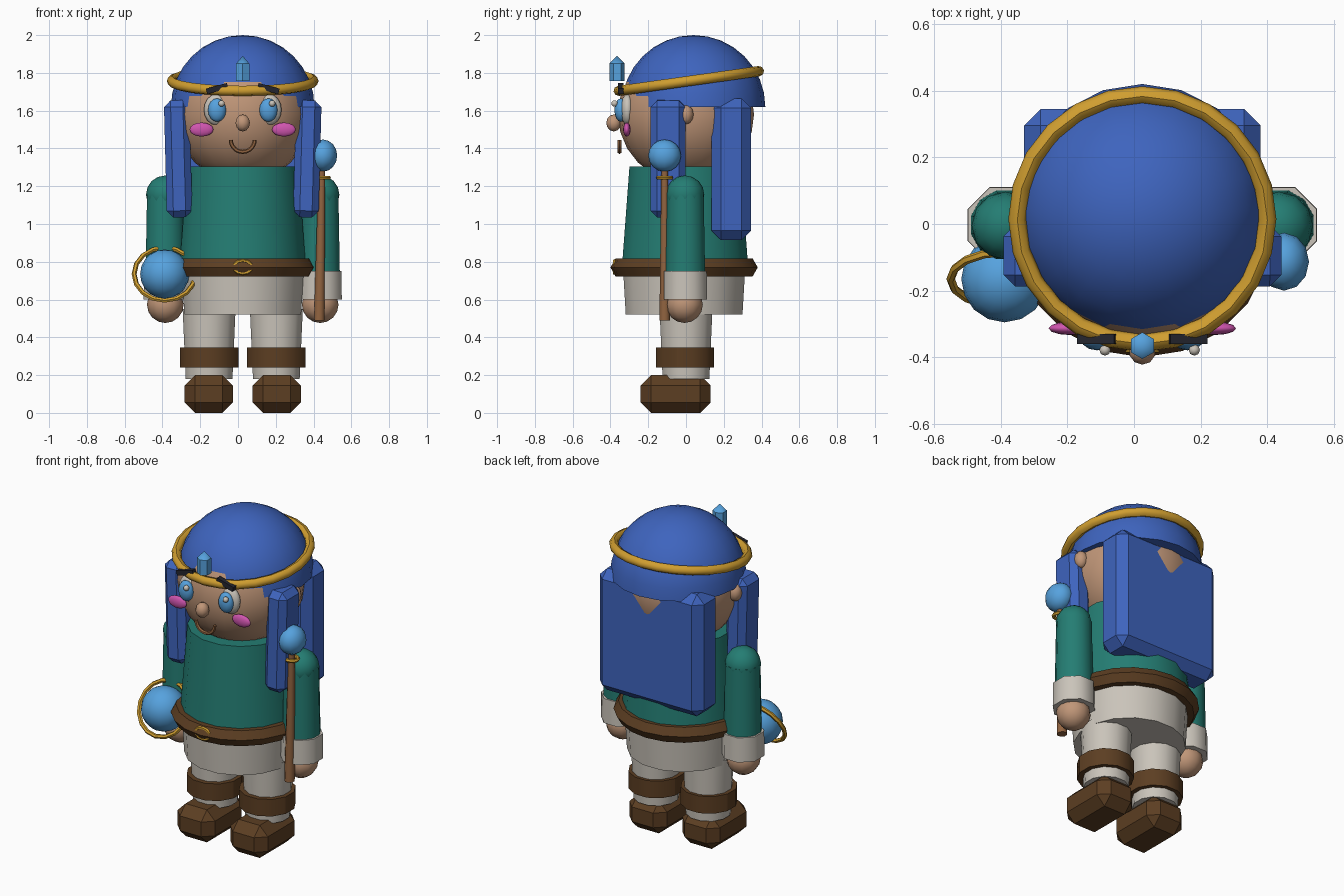
import bpy, bmesh, math
from mathutils import Matrix, Vector

if "Cube" in bpy.data.objects:
    bpy.data.objects.remove(bpy.data.objects["Cube"])

CX = 0.025  # mirror plane of the figure


def material(name, r, g, b):
    lin = [((c / 255 + 0.055) / 1.055) ** 2.4 for c in (r, g, b)]
    m = bpy.data.materials.new(name)
    m.diffuse_color = (*lin, 1)
    m.use_nodes = True
    m.node_tree.nodes["Principled BSDF"].inputs["Base Color"].default_value = m.diffuse_color
    return m


BLUE = material("hair blue", 62, 100, 190)
TEAL = material("teal cloth", 36, 125, 115)
SKIN = material("skin", 192, 150, 120)
CREAM = material("cream cloth", 202, 196, 186)
BROWN = material("brown leather", 92, 62, 34)
GOLD = material("gold", 208, 158, 48)
SKY = material("sky blue crystal", 86, 162, 222)
PINK = material("pink", 208, 85, 175)
DARK = material("dark brow", 36, 37, 46)
WOOD = material("wood", 146, 100, 64)


def finish(name, bm, mat, loc, scale=(1, 1, 1), rot=(0, 0, 0), angle=35):
    bmesh.ops.recalc_face_normals(bm, faces=bm.faces)
    me = bpy.data.meshes.new(name)
    bm.to_mesh(me)
    bm.free()
    me.materials.append(mat)
    ob = bpy.data.objects.new(name, me)
    bpy.context.collection.objects.link(ob)
    ob.location, ob.scale = loc, scale
    ob.rotation_euler = [math.radians(a) for a in rot]
    bpy.ops.object.select_all(action='DESELECT')
    ob.select_set(True)
    bpy.context.view_layer.objects.active = ob
    if angle:
        bpy.ops.object.shade_smooth_by_angle(angle=math.radians(angle))
    return ob


def ball(name, mat, loc, size, seg=12, rings=8, rot=(0, 0, 0), cut=False):
    bm = bmesh.new()
    bmesh.ops.create_uvsphere(bm, u_segments=seg, v_segments=rings, radius=1)
    if cut:  # keep the upper half only
        r = bmesh.ops.bisect_plane(bm, geom=bm.verts[:] + bm.edges[:] + bm.faces[:], dist=1e-4,
                                   plane_co=(0, 0, 0), plane_no=(0, 0, 1), clear_inner=True)
        bmesh.ops.holes_fill(bm, edges=[e for e in bm.edges if e.is_boundary])
    return finish(name, bm, mat, loc, size, rot, 50)


def tube(name, mat, x, y, z0, z1, r0, r1, seg=16):
    bm = bmesh.new()
    bmesh.ops.create_cone(bm, cap_ends=True, segments=seg, radius1=r0, radius2=r1, depth=z1 - z0)
    if seg > 6:  # put flat sides square to the axes
        bmesh.ops.rotate(bm, verts=bm.verts, matrix=Matrix.Rotation(math.pi / seg, 3, 'Z'))
    return finish(name, bm, mat, (x, y, (z0 + z1) / 2), angle=30 if seg > 8 else 50)


def block(name, mat, loc, size, bevel=0.0, rot=(0, 0, 0)):
    bm = bmesh.new()
    bmesh.ops.create_cube(bm, size=1)
    bmesh.ops.scale(bm, vec=size, verts=bm.verts)
    if bevel:
        bmesh.ops.bevel(bm, geom=bm.edges[:], offset=bevel, segments=1, affect='EDGES')
    return finish(name, bm, mat, loc, rot=rot, angle=0)


def ring(name, mat, loc, major, minor, seg=20, sides=6, rot=(0, 0, 0), scale=(1, 1, 1),
         start=0.0, sweep=360.0):
    bm = bmesh.new()
    full = sweep >= 360
    rows = []
    for i in range(seg if full else seg + 1):
        a = math.radians(start + sweep * i / seg)
        rows.append([bm.verts.new((math.cos(a) * (major + minor * math.cos(t)),
                                   math.sin(a) * (major + minor * math.cos(t)), minor * math.sin(t)))
                     for t in (2 * math.pi * j / sides for j in range(sides))])
    for i in range(seg):
        p, q = rows[i], rows[(i + 1) % len(rows)]
        for j in range(sides):
            k = (j + 1) % sides
            bm.faces.new((p[j], q[j], q[k], p[k]))
    if not full:
        bm.faces.new(rows[0])
        bm.faces.new(rows[-1])
    return finish(name, bm, mat, loc, scale, rot, 45)


# Head, hair cap and back hair
ball("head", SKIN, (CX, 0, 1.58), (0.36, 0.36, 0.36), 20, 12)
ball("hair_cap", BLUE, (CX, 0.04, 1.62), (0.38, 0.38, 0.38), 20, 16, cut=True)
block("back_hair", BLUE, (CX, 0.24, 1.29), (0.71, 0.21, 0.75), 0.05)

# Circlet with its crystal
ring("circlet", GOLD, (CX, 0.015, 1.757), 0.375, 0.027, 24, 8, rot=(8, 0, 0))
tube("crystal_body", SKY, CX, -0.365, 1.757, 1.85, 0.04, 0.04, 6)
tube("crystal_tip", SKY, CX, -0.365, 1.85, 1.89, 0.04, 0.0, 6)

# Nose and mouth
ball("nose", SKIN, (CX, -0.382, 1.535), (0.04, 0.04, 0.045), 10, 6)
ring("mouth", WOOD, (CX, -0.352, 1.445), 0.063, 0.011, 12, 6, rot=(90, 0, 0), start=180, sweep=180)

# Torso, belt and hips
tube("tunic", TEAL, CX, -0.005, 0.78, 1.305, 0.34, 0.30)
ring("belt", BROWN, (CX, -0.01, 0.77), 0.335, 0.055, 20, 6)
ring("buckle", GOLD, (CX, -0.375, 0.772), 0.045, 0.012, 12, 6, rot=(90, 0, 0), scale=(1.05, 0.75, 1))
tube("hips", CREAM, CX, -0.01, 0.52, 0.77, 0.315, 0.33)

for s, side in ((-1, "left"), (1, "right")):
    def X(d):
        return CX + s * d

    # Face details
    ball(side + "_eye_white", CREAM, (X(0.14), -0.31, 1.605), (0.066, 0.038, 0.082))
    ball(side + "_iris", SKY, (X(0.136), -0.345, 1.603), (0.048, 0.034, 0.062))
    ball(side + "_eye_glint", CREAM, (CX + s * 0.134 + 0.022, -0.378, 1.638), (0.017, 0.017, 0.017), 8, 6)
    block(side + "_brow", DARK, (X(0.136), -0.345, 1.717), (0.115, 0.03, 0.03), 0, (0, s * 15, 0))
    ball(side + "_cheek", PINK, (X(0.218), -0.313, 1.50), (0.063, 0.02, 0.037))
    ball(side + "_ear", SKIN, (X(0.36), 0, 1.58), (0.04, 0.04, 0.052), 10, 6)
    block(side + "_hair_lock", BLUE, (X(0.342), -0.095, 1.345), (0.135, 0.185, 0.62), 0.035,
          (0, s * 1.5, 0))
    # Arm, cuff and hand
    ball(side + "_shoulder", TEAL, (X(0.41), -0.005, 1.155), (0.102, 0.102, 0.102), 12, 8)
    tube(side + "_sleeve", TEAL, X(0.41), -0.003, 0.72, 1.16, 0.108, 0.1, 12)
    tube(side + "_cuff", CREAM, X(0.41), -0.003, 0.60, 0.75, 0.124, 0.122, 8)
    ball(side + "_hand", SKIN, (X(0.41), -0.008, 0.573), (0.097, 0.097, 0.097), 12, 8)
    # Leg, strap and boot
    tube(side + "_leg", CREAM, X(0.178), 0, 0.18, 0.55, 0.128, 0.145, 12)
    tube(side + "_leg_strap", BROWN, X(0.178), -0.005, 0.24, 0.345, 0.16, 0.16, 12)
    block(side + "_boot", BROWN, (X(0.18), -0.055, 0.1), (0.255, 0.37, 0.2), 0.055)

# Orb with a tilted ring, held at the left hand
ball("orb", SKY, (-0.388, -0.165, 0.735), (0.13, 0.13, 0.13), 16, 10)
ring("orb_ring", GOLD, (-0.388, -0.165, 0.735), 0.162, 0.013, 16, 6, rot=(60, 0, 0))

# Staff held at the right hand
staff = tube("staff", WOOD, 0.437, -0.113, 0.49, 1.30, 0.03, 0.019, 8)
staff.rotation_euler.y = math.radians(1)
ring("staff_collar", GOLD, (0.447, -0.113, 1.245), 0.034, 0.011, 12, 6)
ball("staff_gem", SKY, (0.45, -0.113, 1.362), (0.075, 0.087, 0.085), 12, 8)
